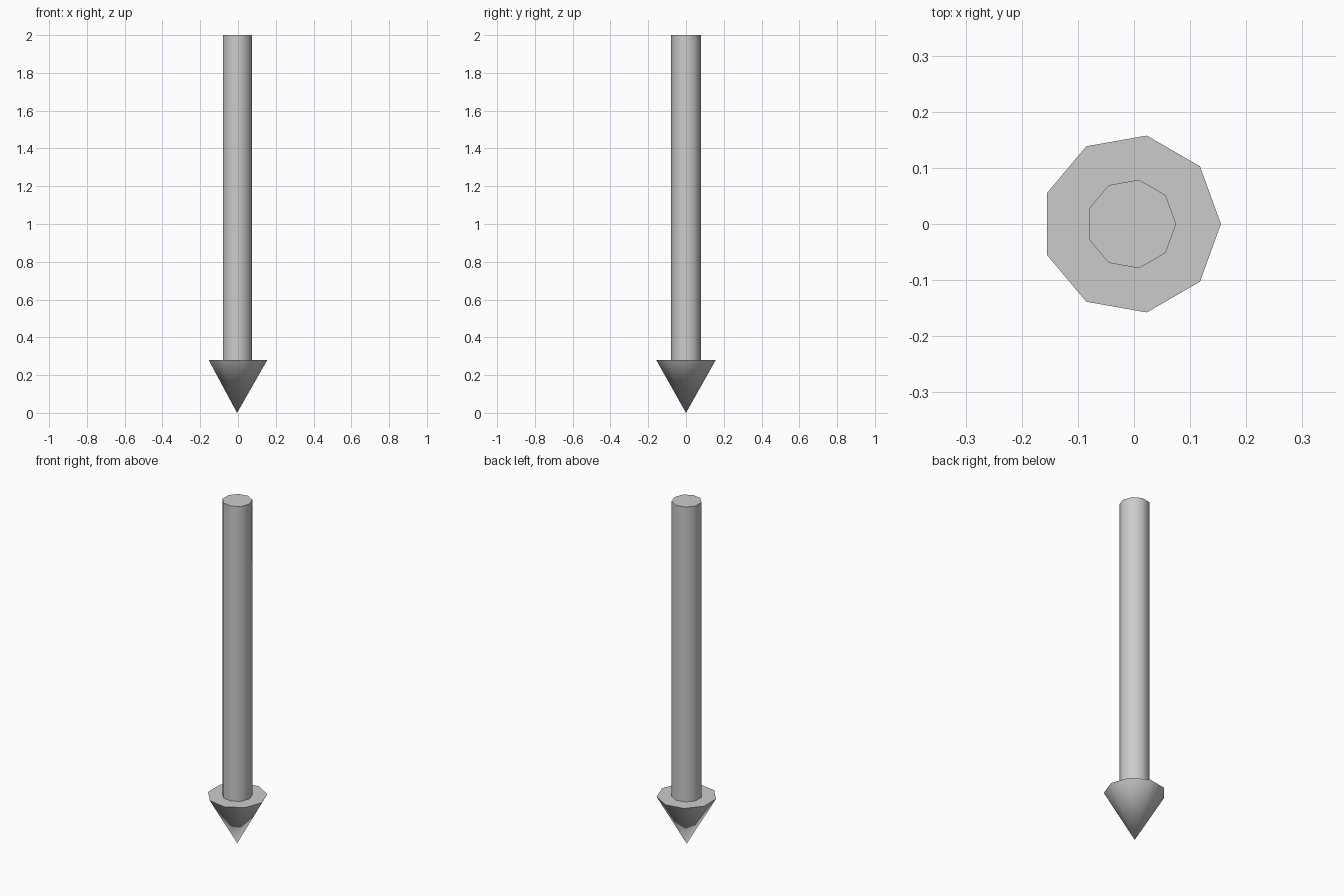
import bpy, bmesh
from math import cos, sin, tau, radians

if "Cube" in bpy.data.objects:
    bpy.data.objects.remove(bpy.data.objects["Cube"])

SIDES = 9
CENTRE_X = -0.005  # centres the bounds of the odd-sided ring


def lathe(name, profile):
    """Turn (radius, height) points, bottom to top, into a nine-sided solid."""
    bm = bmesh.new()
    rings = []
    for r, z in profile:
        n = SIDES if r > 0 else 1
        rings.append([bm.verts.new((CENTRE_X + r * cos(tau * i / SIDES),
                                    r * sin(tau * i / SIDES), z)) for i in range(n)])
    for low, high in zip(rings, rings[1:]):
        for i in range(SIDES):
            j = (i + 1) % SIDES
            if len(low) == 1:
                bm.faces.new((low[0], high[j], high[i]))
            else:
                bm.faces.new((low[i], low[j], high[j], high[i]))
    return bm, rings


def finish(name, bm):
    mesh = bpy.data.meshes.new(name)
    bm.to_mesh(mesh)
    bm.free()
    obj = bpy.data.objects.new(name, mesh)
    bpy.context.collection.objects.link(obj)
    bpy.ops.object.select_all(action='DESELECT')
    obj.select_set(True)
    bpy.context.view_layer.objects.active = obj
    bpy.ops.object.shade_smooth_by_angle(angle=radians(50))


# Pointed head with a flat shoulder running in to the shaft
bm, _ = lathe("arrow_head", [(0, 0), (0.16, 0.28), (0.08, 0.28)])
finish("arrow_head", bm)

# Straight shaft with a flat top
bm, rings = lathe("arrow_shaft", [(0.08, 0.28), (0.08, 2.0)])
bm.faces.new(rings[-1])
finish("arrow_shaft", bm)
